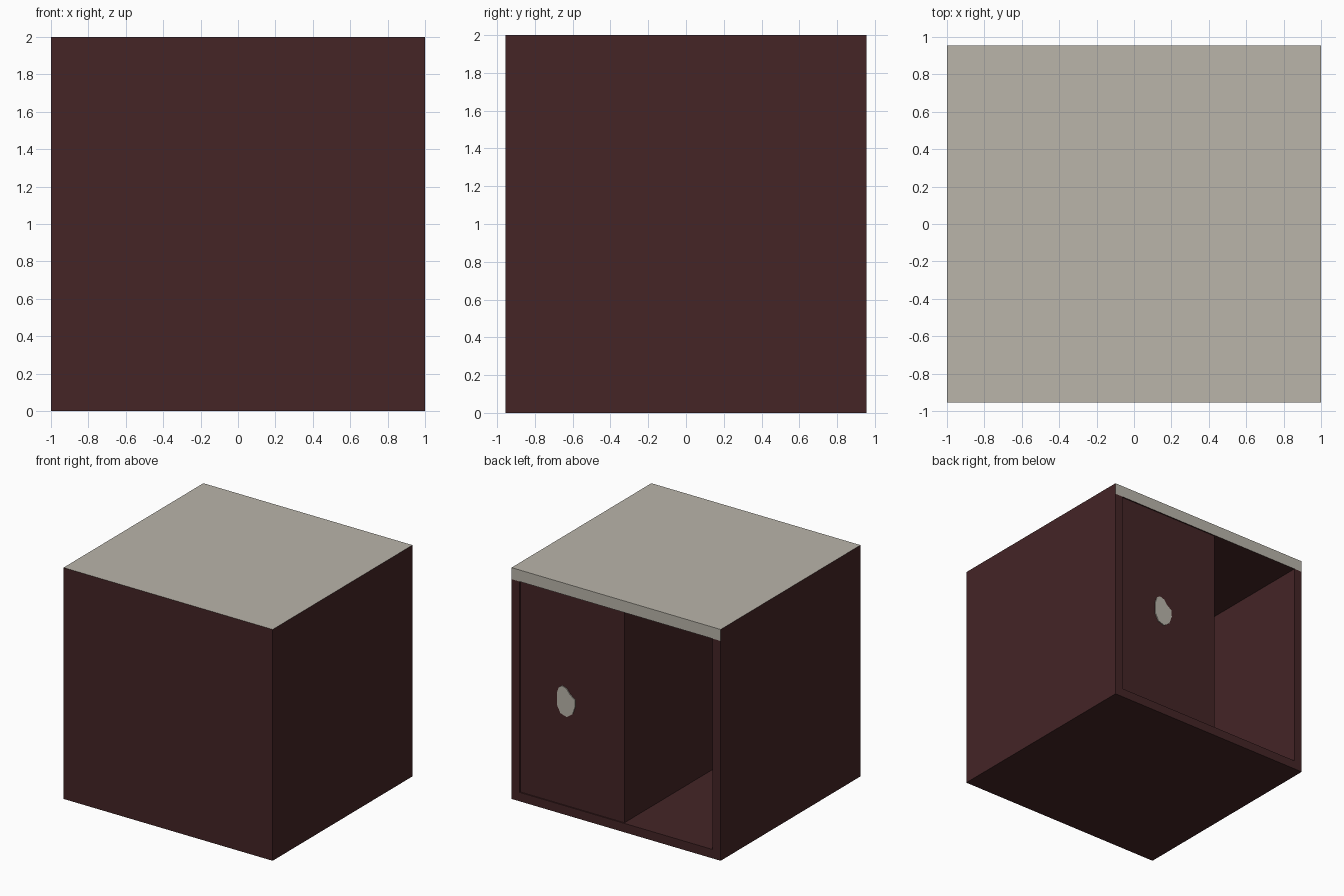
import bpy, bmesh

if "Cube" in bpy.data.objects:
    bpy.data.objects.remove(bpy.data.objects["Cube"])


def material(name, rgb):
    m = bpy.data.materials.new(name)
    m.diffuse_color = (*rgb, 1)
    m.use_nodes = True
    m.node_tree.nodes["Principled BSDF"].inputs["Base Color"].default_value = m.diffuse_color
    return m


BROWN = material("dark red brown", (0.058, 0.018, 0.0194))
GREY = material("warm light grey", (0.491, 0.462, 0.402))


def make(name, bm, mats):
    me = bpy.data.meshes.new(name)
    bmesh.ops.recalc_face_normals(bm, faces=bm.faces)
    bm.to_mesh(me)
    bm.free()
    for m in mats:
        me.materials.append(m)
    ob = bpy.data.objects.new(name, me)
    bpy.context.collection.objects.link(ob)
    return ob


def box(name, lo, hi, mats=(BROWN,)):
    bm = bmesh.new()
    bmesh.ops.create_cube(bm, size=1)
    for v in bm.verts:
        v.co = [(a + b) / 2 + c * (b - a) for a, b, c in zip(lo, hi, v.co)]
    return make(name, bm, mats)


W, D, H = 1.0, 0.955, 2.0   # half width, half depth, height
T, TOP = 0.077, 1.9         # panel thickness, underside of the top slab
DOOR = D - 0.01             # door face sits just behind the frame

# Carcass panels
box("bottom_panel", (-W, -D, 0), (W, D, T))
box("left_side", (-W, -D, T), (-W + T, D, TOP))
box("right_side", (W - T, -D, T), (W, D, TOP))
box("front_wall", (-W + T, -D, T), (W - T, -D + T, TOP))

# Top slab: grey on the top and the open edge, brown elsewhere
slab = box("top_slab", (-W, -D, TOP), (W, D, H), (BROWN, GREY))
for f in slab.data.polygons:
    f.material_index = int(f.normal.z > 0.5 or f.normal.y > 0.5)

# Closed compartment: divider and door
box("divider", (-0.073, -D + T, T), (-0.073 + T, DOOR, TOP))
box("door", (-0.073 + T, DOOR - T, T), (W - T, DOOR, TOP))

# Flat door handle
outline = [(0.567, 1.035), (0.55, 1.085), (0.52, 1.106), (0.475, 1.09),
           (0.442, 1.048), (0.396, 1.015), (0.394, 0.957), (0.42, 0.885),
           (0.475, 0.847), (0.535, 0.866), (0.567, 0.928)]
bm = bmesh.new()
face = bm.faces.new([bm.verts.new((x, DOOR, z)) for x, z in outline])
ext = bmesh.ops.extrude_face_region(bm, geom=[face])
for v in ext["geom"]:
    if isinstance(v, bmesh.types.BMVert):
        v.co.y += 0.008
make("door_handle", bm, [GREY])
